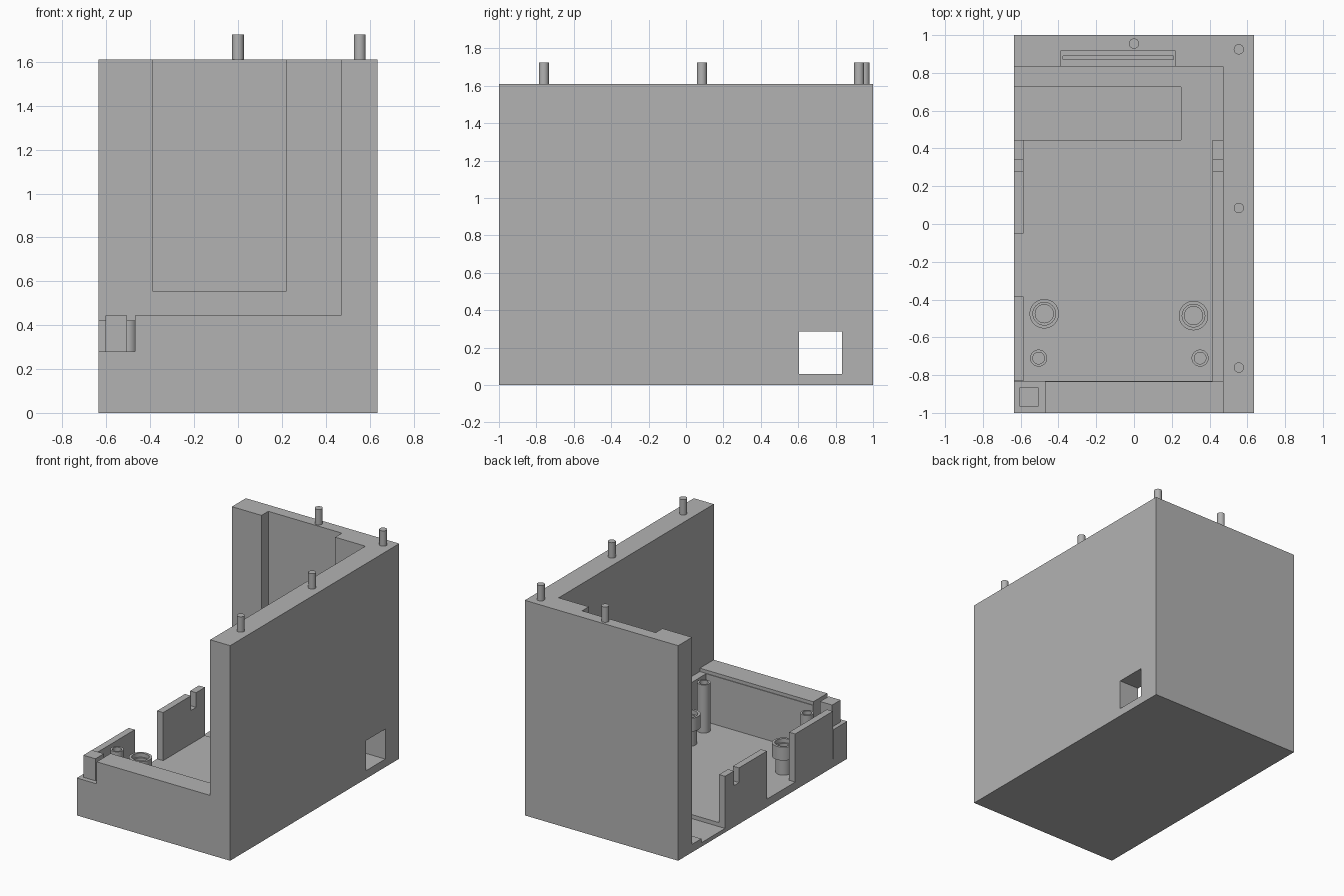
import bpy, bmesh, math
from mathutils import Vector

cube = bpy.data.objects.get("Cube")
if cube:
    bpy.data.objects.remove(cube, do_unlink=True)

grey = bpy.data.materials.new("plain_grey")
grey.use_nodes = True
colour = (0.45, 0.45, 0.45, 1)
grey.diffuse_color = colour
grey.node_tree.nodes["Principled BSDF"].inputs["Base Color"].default_value = colour

W, TOP, FLOOR = 0.635, 1.61, 0.06
INNER_R, INNER_Y = 0.47, 0.835
PANEL_TOP, FRONT_TOP, STEP = 0.42, 0.445, 0.28


def finish(name, bm):
    bmesh.ops.recalc_face_normals(bm, faces=bm.faces)
    mesh = bpy.data.meshes.new(name)
    bm.to_mesh(mesh)
    bm.free()
    mesh.materials.append(grey)
    obj = bpy.data.objects.new(name, mesh)
    bpy.context.collection.objects.link(obj)
    return obj


def extrude_yz(name, points, x0, x1):
    """Prism along x from a (y, z) outline."""
    bm = bmesh.new()
    face = bm.faces.new([bm.verts.new((x0, y, z)) for y, z in points])
    grown = bmesh.ops.extrude_face_region(bm, geom=[face])
    verts = [g for g in grown["geom"] if isinstance(g, bmesh.types.BMVert)]
    bmesh.ops.translate(bm, verts=verts, vec=(x1 - x0, 0, 0))
    return finish(name, bm)


def box(name, x, y, z):
    outline = [(y[0], z[0]), (y[1], z[0]), (y[1], z[1]), (y[0], z[1])]
    return extrude_yz(name, outline, *x)


def lathe(name, centre, profile, sides=32):
    """Turned part from an (r, z) profile."""
    bm = bmesh.new()
    verts = [bm.verts.new((r, 0, z)) for r, z in profile]
    edges = [bm.edges.new(pair) for pair in zip(verts, verts[1:])]
    bmesh.ops.spin(bm, geom=verts + edges, cent=(0, 0, 0), axis=(0, 0, 1),
                   angle=2 * math.pi, steps=sides)
    bmesh.ops.remove_doubles(bm, verts=bm.verts, dist=0.0005)
    bmesh.ops.translate(bm, verts=bm.verts, vec=Vector((*centre, 0)))
    obj = finish(name, bm)
    activate(obj)
    bpy.ops.object.shade_smooth_by_angle(angle=math.radians(35))
    return obj


def activate(obj):
    bpy.ops.object.select_all(action='DESELECT')
    obj.select_set(True)
    bpy.context.view_layer.objects.active = obj


def cut(target, x, y, z):
    cutter = box("cutter", x, y, z)
    cutter.hide_render = True
    mod = target.modifiers.new("cut", 'BOOLEAN')
    mod.operation, mod.solver, mod.object = 'DIFFERENCE', 'EXACT', cutter
    activate(target)
    bpy.ops.object.modifier_apply(modifier=mod.name)
    bpy.data.objects.remove(cutter, do_unlink=True)


# Case: one block with the cavity, openings and recesses cut away
case = box("case", (-W, W), (-1, 1), (0, TOP))
cut(case, (-1, INNER_R), (-INNER_Y, INNER_Y), (FLOOR, 2))
cut(case, (-1, INNER_R), (-1.2, -0.8), (FRONT_TOP, 2))        # low front wall
cut(case, (-1, -INNER_R), (-1.2, -0.8), (STEP, 2))            # corner step
cut(case, (-0.39, 0.22), (0.8, 0.915), (0.555, 2))            # back wall recess
cut(case, (-0.375, 0.21), (0.87, 0.89), (0.45, 0.6))          # slit in recess
cut(case, (-1, 0.25), (0.445, 0.725), (0.03, 0.1))            # floor pocket
cut(case, (0.4, 1), (0.605, INNER_Y), (FLOOR, 0.285))         # side window

# Low panels along the sides, with a slot for a board
def slotted(y0):
    return [(y0, FLOOR), (0.445, FLOOR), (0.445, PANEL_TOP), (0.34, PANEL_TOP),
            (0.34, 0.31), (0.28, 0.31), (0.28, PANEL_TOP), (y0, PANEL_TOP)]


extrude_yz("left_rear_panel", slotted(-0.05), -W, -0.585)
extrude_yz("right_inner_panel", slotted(-0.83), 0.415, INNER_R)
box("left_front_panel", (-W, -0.585), (-0.83, -0.385), (FLOOR, PANEL_TOP))
box("front_inner_lip", (-INNER_R, INNER_R), (-INNER_Y, -0.83), (FLOOR, PANEL_TOP))
box("corner_block", (-0.605, -0.505), (-0.965, -0.865), (STEP, FRONT_TOP))

# Standoffs: wide stepped cups and slim screw posts
cup = [(0, FLOOR), (0.055, FLOOR), (0.055, 0.18), (0.078, 0.18), (0.078, 0.28),
       (0.06, 0.28), (0.06, 0.25), (0.048, 0.25), (0.048, 0.19), (0, 0.19)]
post = [(0, FLOOR), (0.045, FLOOR), (0.045, PANEL_TOP), (0.031, PANEL_TOP),
        (0.031, 0.22), (0, 0.22)]
lathe("left_cup", (-0.475, -0.475), cup)
lathe("right_cup", (0.315, -0.485), cup)
lathe("left_post", (-0.505, -0.71), post)
lathe("right_post", (0.35, -0.71), post)

# Locating pegs on the wall tops
peg = [(0, TOP - 0.02), (0.027, TOP - 0.02), (0.027, 1.725), (0, 1.725)]
for i, spot in enumerate([(0, 0.955), (0.555, 0.925), (0.555, 0.085), (0.555, -0.76)]):
    lathe(f"peg_{i + 1}", spot, peg)
